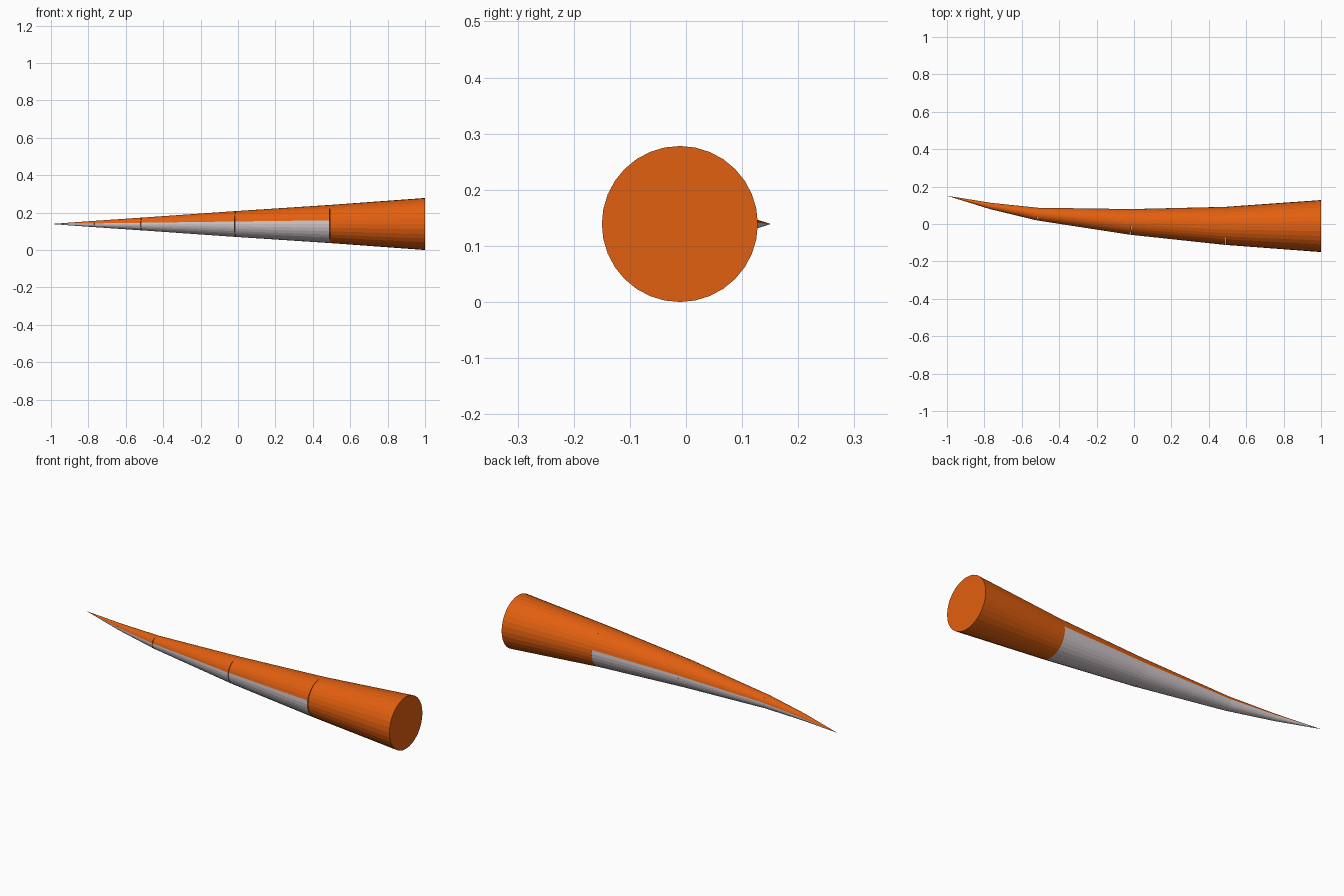
import bpy, bmesh, math
from mathutils import Vector, Matrix

old = bpy.data.objects.get("Cube")
if old:
    bpy.data.objects.remove(old, do_unlink=True)

SIDES = 32
MID_Z = 0.139


def make_material(name, colour):
    mat = bpy.data.materials.new(name)
    mat.use_nodes = True
    mat.diffuse_color = colour
    mat.node_tree.nodes["Principled BSDF"].inputs["Base Color"].default_value = colour
    return mat


orange = make_material("orange fur", (0.76, 0.115, 0.005, 1))
white = make_material("pale underside", (0.62, 0.56, 0.58, 1))


def make_segment(name, start, end, r_start, r_end, pale):
    """Capped tapering segment whose ends are square to its own axis."""
    a, b = Vector((*start, MID_Z)), Vector((*end, MID_Z))
    axis = b - a
    bm = bmesh.new()
    bmesh.ops.create_cone(bm, cap_ends=True, segments=SIDES, radius1=r_start,
                          radius2=r_end, depth=axis.length)
    # Stand the cone along the tail axis, keeping its sides level with z
    x_dir = axis.normalized()
    z_dir = Vector((0, 0, 1))
    y_dir = x_dir.cross(z_dir)
    turn = Matrix((y_dir, z_dir, x_dir)).transposed().to_4x4()
    bmesh.ops.transform(bm, matrix=Matrix.Translation((a + b) / 2) @ turn, verts=bm.verts)
    bmesh.ops.recalc_face_normals(bm, faces=bm.faces)

    # Pale band wraps the underside to one facet above the middle
    limit = math.sin(2 * math.pi / SIDES)
    for f in bm.faces:
        is_side = abs(f.normal.dot(x_dir)) < 0.7
        if pale and is_side and f.normal.z < limit:
            f.material_index = 1

    mesh = bpy.data.meshes.new(name)
    bm.to_mesh(mesh)
    bm.free()
    obj = bpy.data.objects.new(name, mesh)
    bpy.context.collection.objects.link(obj)
    mesh.materials.append(orange)
    mesh.materials.append(white)
    return obj


# Joints from the root to the tip: centre (x, y) and radius
joints = [
    ((1.0, -0.011), 0.139),
    ((0.493, -0.010), 0.102),
    ((-0.013, 0.011), 0.069),
    ((-0.515, 0.053), 0.034),
    ((-0.765, 0.096), 0.017),
    ((-1.0, 0.151), 0.0),
]
names = ["tail_root", "tail_upper", "tail_middle", "tail_lower", "tail_tip"]
for i, name in enumerate(names):
    (p0, r0), (p1, r1) = joints[i], joints[i + 1]
    make_segment(name, p0, p1, r0, r1, pale=i > 0)
